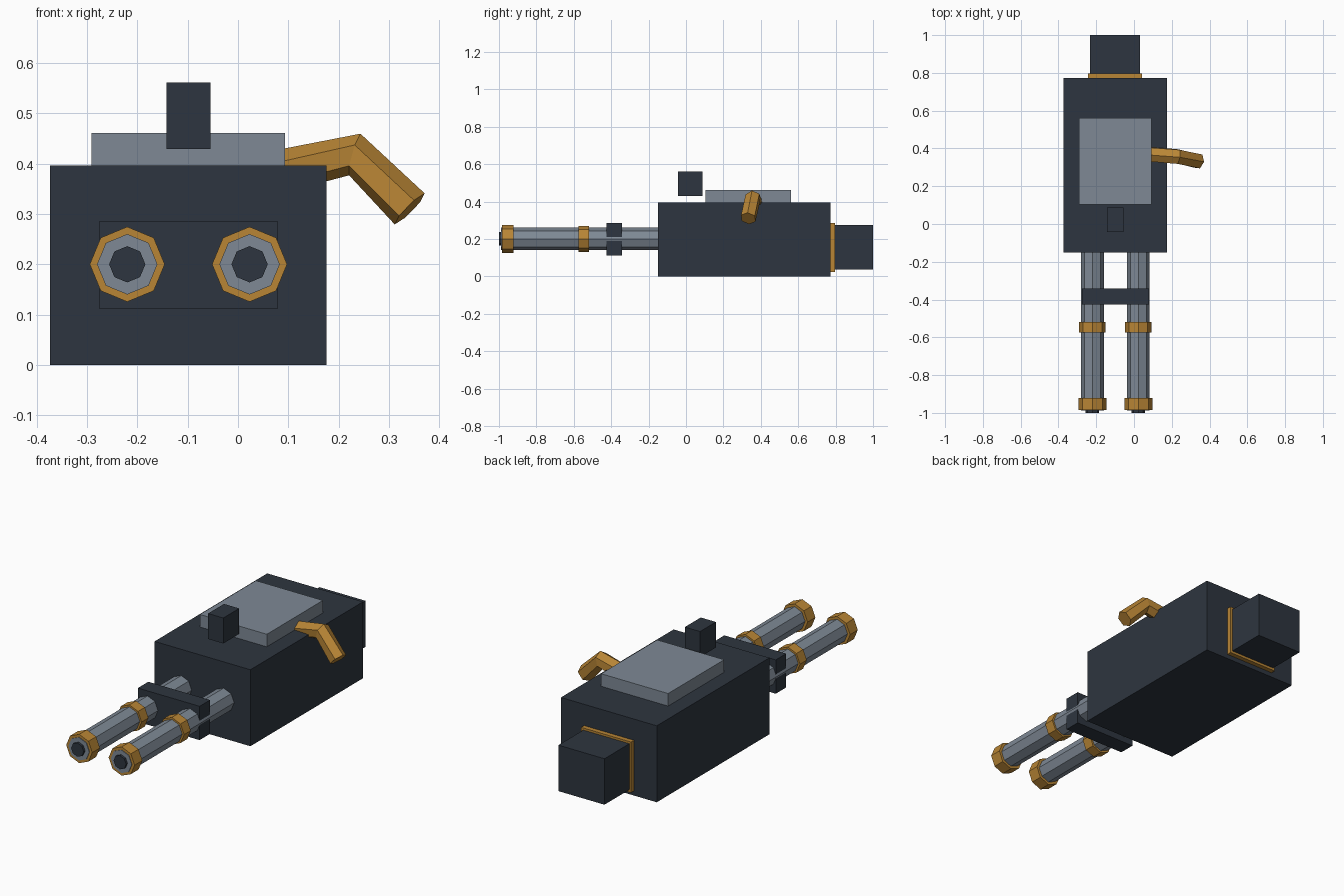
import bpy, bmesh, math
from mathutils import Vector, Matrix

if "Cube" in bpy.data.objects:
    bpy.data.objects.remove(bpy.data.objects["Cube"])


def material(name, rgb):
    m = bpy.data.materials.new(name)
    m.diffuse_color = (*rgb, 1)
    m.use_nodes = True
    m.node_tree.nodes["Principled BSDF"].inputs["Base Color"].default_value = m.diffuse_color
    return m


DARK = material("dark_metal", (0.027, 0.036, 0.05))
STEEL = material("steel", (0.21, 0.25, 0.30))
BRASS = material("brass", (0.48, 0.235, 0.036))


def finish(name, bm, mat):
    bmesh.ops.recalc_face_normals(bm, faces=bm.faces)
    me = bpy.data.meshes.new(name)
    bm.to_mesh(me)
    bm.free()
    me.materials.append(mat)
    ob = bpy.data.objects.new(name, me)
    bpy.context.collection.objects.link(ob)
    return ob


def box(name, x, y, z, mat):
    """Box from (min, max) ranges on each axis."""
    bm = bmesh.new()
    size = Vector([r[1] - r[0] for r in (x, y, z)])
    mid = Vector([(r[0] + r[1]) / 2 for r in (x, y, z)])
    bmesh.ops.create_cube(bm, size=1, matrix=Matrix.Translation(mid) @ Matrix.Diagonal((*size, 1)))
    return finish(name, bm, mat)


def octagon_rod(name, x, z, y0, y1, radius, mat):
    """Eight-sided rod along y."""
    bm = bmesh.new()
    place = Matrix.Translation((x, (y0 + y1) / 2, z)) @ Matrix.Rotation(math.pi / 2, 4, 'X')
    bmesh.ops.create_cone(bm, cap_ends=True, segments=8, radius1=radius, radius2=radius,
                          depth=y1 - y0, matrix=place)
    return finish(name, bm, mat)


def bent_rod(name, points, radius, sides, turn, mat):
    """Rod with a regular cross-section of constant radius at each path point."""
    pts = [Vector(p) for p in points]
    dirs = [(b - a).normalized() for a, b in zip(pts, pts[1:])]
    tangents = [dirs[0]] + [(a + b).normalized() for a, b in zip(dirs, dirs[1:])] + [dirs[-1]]
    bm = bmesh.new()
    rings = []
    for p, t in zip(pts, tangents):
        front = Vector((0, -1, 0))
        front = (front - t * front.dot(t)).normalized()
        up = front.cross(t)
        if up.z < 0:
            up = -up
        angles = [turn + 2 * math.pi * i / sides for i in range(sides)]
        rings.append([bm.verts.new(p + radius * (front * math.cos(a) + up * math.sin(a)))
                      for a in angles])
    for r0, r1 in zip(rings, rings[1:]):
        for i in range(sides):
            j = (i + 1) % sides
            bm.faces.new((r0[i], r0[j], r1[j], r1[i]))
    bm.faces.new(rings[0])
    bm.faces.new(rings[-1])
    return finish(name, bm, mat)


# Main housing, top cover and sight block
box("housing", (-0.373, 0.176), (-0.15, 0.772), (0, 0.396), DARK)
box("top_cover", (-0.291, 0.093), (0.103, 0.562), (0.39, 0.461), STEEL)
box("sight_block", (-0.142, -0.055), (-0.042, 0.088), (0.429, 0.561), DARK)

# Rear collar and rear block
box("rear_collar", (-0.243, 0.043), (0.76, 0.796), (0.024, 0.286), BRASS)
box("rear_block", (-0.233, 0.031), (0.78, 1.0), (0.037, 0.275), DARK)

# Twin barrels with muzzle rings, middle bands and bores
for side, x in (("left", -0.22), ("right", 0.023)):
    octagon_rod(side + "_barrel", x, 0.2, -0.988, -0.1, 0.06, STEEL)
    octagon_rod(side + "_muzzle_ring", x, 0.2, -0.985, -0.922, 0.0745, BRASS)
    octagon_rod(side + "_barrel_band", x, 0.2, -0.574, -0.519, 0.07, BRASS)
    octagon_rod(side + "_bore", x, 0.2, -1.0, -0.96, 0.036, DARK)

# Bracket joining the barrels
box("barrel_bracket", (-0.2755, 0.0785), (-0.426, -0.341), (0.111, 0.286), DARK)

# Bent side handle
bent_rod("side_handle", [(0.08, 0.37, 0.384), (0.232, 0.357, 0.418), (0.341, 0.333, 0.31)],
         0.043, 6, math.radians(25), BRASS)
